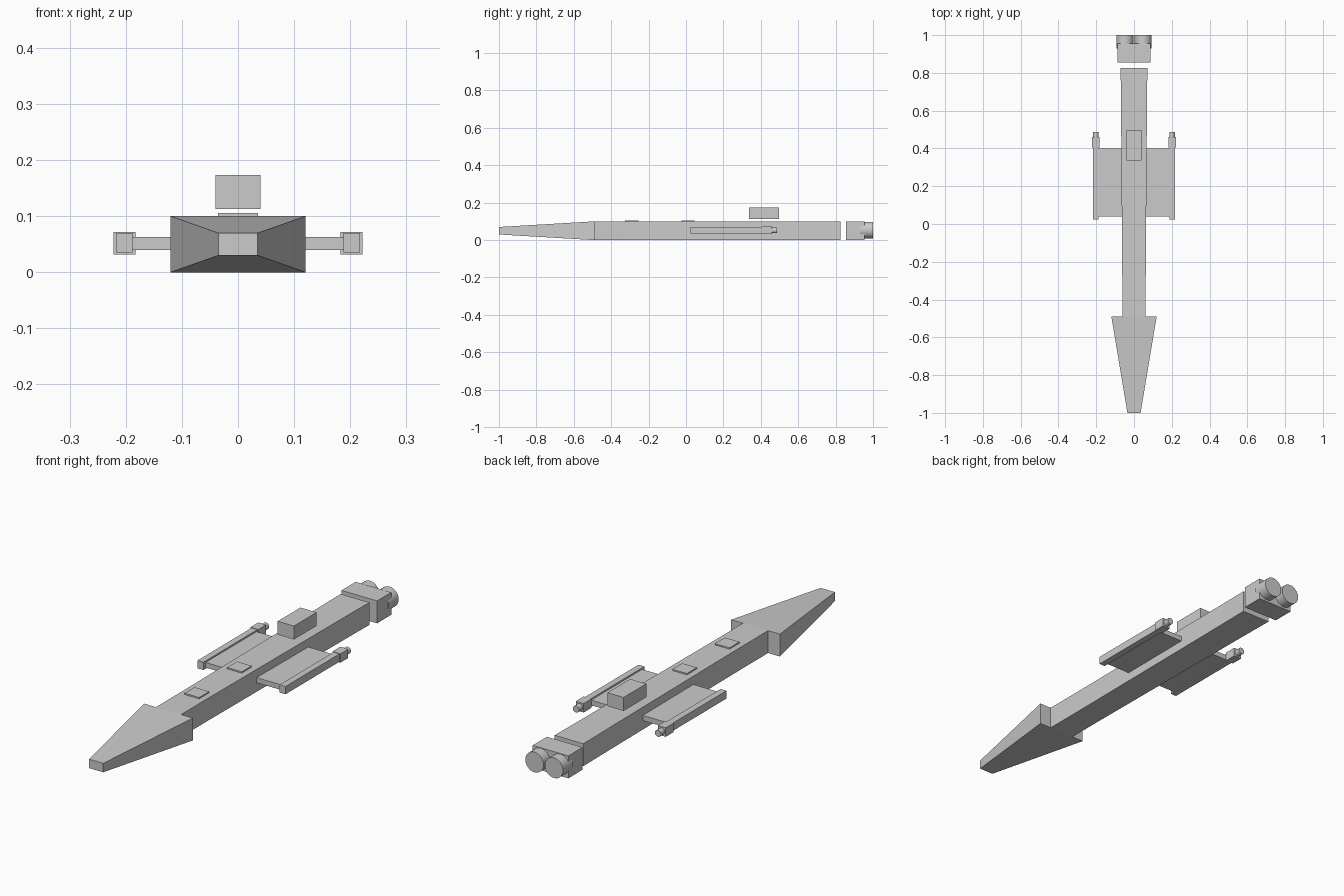
import bpy, bmesh
from math import radians

if "Cube" in bpy.data.objects:
    bpy.data.objects.remove(bpy.data.objects["Cube"], do_unlink=True)

grey = bpy.data.materials.new("hull_grey")
grey.use_nodes = True
COLOR = (0.6, 0.6, 0.6, 1)
grey.diffuse_color = COLOR
grey.node_tree.nodes["Principled BSDF"].inputs["Base Color"].default_value = COLOR


def finish(name, bm):
    bmesh.ops.recalc_face_normals(bm, faces=bm.faces)
    mesh = bpy.data.meshes.new(name)
    bm.to_mesh(mesh)
    bm.free()
    mesh.materials.append(grey)
    obj = bpy.data.objects.new(name, mesh)
    bpy.context.collection.objects.link(obj)
    return obj


def loft(name, *sections):
    """Skin rectangles given as (y, x0, x1, z0, z1) along the length."""
    bm = bmesh.new()
    rings = [[bm.verts.new(p) for p in ((a, y, c), (b, y, c), (b, y, d), (a, y, d))]
             for y, a, b, c, d in sections]
    for r, s in zip(rings, rings[1:]):
        for i in range(4):
            j = (i + 1) % 4
            bm.faces.new((r[i], r[j], s[j], s[i]))
    bm.faces.new(rings[0])
    bm.faces.new(rings[-1])
    return finish(name, bm)


def box(name, x0, x1, y0, y1, z0, z1):
    return loft(name, (y0, x0, x1, z0, z1), (y1, x0, x1, z0, z1))


def tube(name, x, z, radius, y0, y1, sides):
    bpy.ops.mesh.primitive_cylinder_add(vertices=sides, radius=radius, depth=y1 - y0,
                                        location=(x, (y0 + y1) / 2, z),
                                        rotation=(radians(90), 0, 0))
    obj = bpy.context.object
    obj.name = name
    obj.data.materials.append(grey)
    bpy.ops.object.shade_smooth_by_angle(angle=radians(35))


# Wedge nose and long hull
loft("nose", (-1, -0.035, 0.035, 0.03, 0.07), (-0.49, -0.12, 0.12, 0, 0.1))
loft("hull", (-0.49, -0.062, 0.062, 0, 0.1), (-0.3, -0.062, 0.062, 0, 0.1),
     (0.67, -0.069, 0.069, 0, 0.1), (0.825, -0.071, 0.071, 0, 0.1))

# Deck hatches and raised cabin
for name, y in (("front_hatch", -0.325), ("middle_hatch", -0.025)):
    box(name, -0.036, 0.036, y, y + 0.07, 0.098, 0.106)
box("cabin", -0.04, 0.04, 0.337, 0.497, 0.113, 0.173)

# Engine block
box("engine_block", -0.088, 0.088, 0.855, 0.955, 0, 0.1)

# Wings, tip rails and thrusters on both sides
for side, s in (("left", 1), ("right", -1)):
    def mirrored(name, a, b, *rest):
        box(f"{side}_{name}", *sorted((a * s, b * s)), *rest)
    mirrored("wing", 0.06, 0.195, 0.04, 0.4, 0.04, 0.063)
    mirrored("rail", 0.188, 0.217, 0.025, 0.42, 0.035, 0.07)
    mirrored("rail_housing", 0.183, 0.222, 0.405, 0.46, 0.032, 0.072)
    tube(f"{side}_thruster", 0.202 * s, 0.052, 0.015, 0.45, 0.487, 16)
    tube(f"{side}_main_engine", 0.048 * s, 0.053, 0.045, 0.93, 1, 32)
